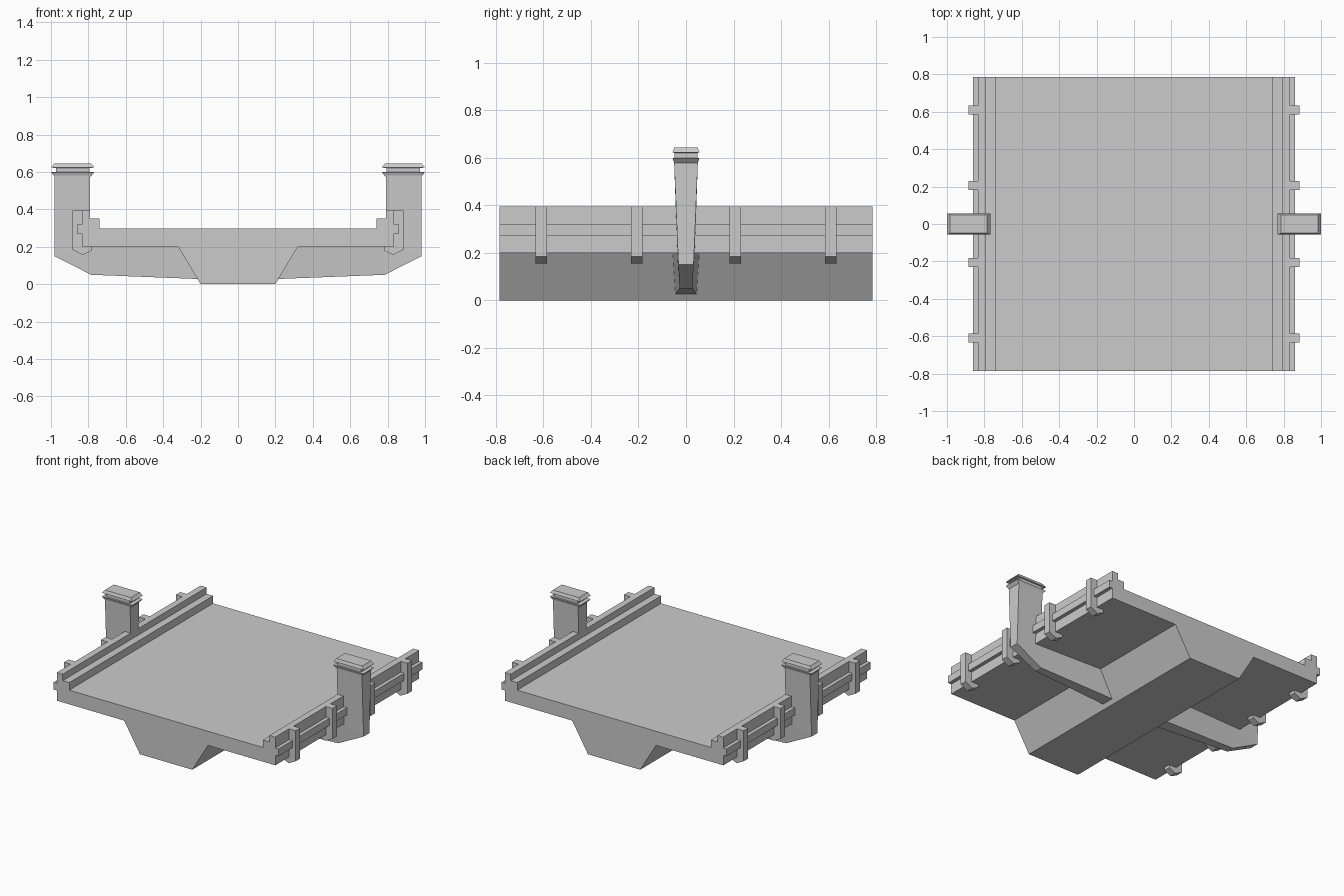
import bpy, bmesh

if "Cube" in bpy.data.objects:
    bpy.data.objects.remove(bpy.data.objects["Cube"])


def make(name, bm):
    bmesh.ops.recalc_face_normals(bm, faces=bm.faces[:])
    me = bpy.data.meshes.new(name)
    bm.to_mesh(me)
    bm.free()
    ob = bpy.data.objects.new(name, me)
    bpy.context.collection.objects.link(ob)
    return ob


def loft(name, rings):
    """Skin a list of equal-length point rings and cap both ends."""
    bm = bmesh.new()
    rows = [[bm.verts.new(p) for p in r] for r in rings]
    n = len(rows[0])
    for a, b in zip(rows, rows[1:]):
        for i in range(n):
            j = (i + 1) % n
            bm.faces.new((a[i], a[j], b[j], b[i]))
    bm.faces.new(rows[0])
    bm.faces.new(rows[-1][::-1])
    return make(name, bm)


def extrude_y(name, profile, y0, y1):
    return loft(name, [[(x, y, z) for x, z in profile] for y in (y0, y1)])


def mirror_x(ob):
    ob.modifiers.new("mirror", 'MIRROR').use_axis[0] = True
    ob.modifiers["mirror"].use_clip = False


# Deck with keel and stepped, banded side walls
half = [(0.20, 0.0), (0.32, 0.2), (0.835, 0.2), (0.835, 0.27), (0.86, 0.27),
        (0.86, 0.32), (0.835, 0.32), (0.835, 0.395), (0.79, 0.395),
        (0.79, 0.35), (0.74, 0.35), (0.74, 0.298)]
extrude_y("bridge_deck", half + [(-x, z) for x, z in reversed(half)], -0.785, 0.785)

# Clamps hooked around the side walls
clamp = [(0.885, 0.395), (0.885, 0.184), (0.83, 0.156), (0.78, 0.18),
         (0.78, 0.205), (0.834, 0.205), (0.834, 0.395)]
for i, y in enumerate((-0.61, -0.207, 0.207, 0.61)):
    mirror_x(extrude_y(f"wall_clamp_{i + 1}", clamp, y - 0.024, y + 0.024))


# Cross strut bending upward into a flared pillar
def section(inner, outer):
    (xi, zi, wi), (xo, zo, wo) = inner, outer
    return [(xi, -wi, zi), (xi, wi, zi), (xo, wo, zo), (xo, -wo, zo)]


pillar = loft("strut_and_pillar", [
    section((0.20, 0.205, 0.06), (0.20, 0.027, 0.045)),
    section((0.785, 0.205, 0.038), (0.785, 0.05, 0.027)),
    section((0.79, 0.21, 0.037), (0.982, 0.15, 0.032)),
    section((0.79, 0.585, 0.05), (0.982, 0.585, 0.05))])
mirror_x(pillar)

# Moulded pillar cap: (half depth x, half depth y, z)
levels = [(0.096, 0.048, 0.575), (0.116, 0.057, 0.598), (0.09, 0.049, 0.600),
          (0.09, 0.049, 0.621), (0.116, 0.057, 0.623), (0.099, 0.049, 0.644)]
cap = loft("pillar_cap", [
    [(0.884 + sx * a, sy * b, z) for sx, sy in ((-1, -1), (1, -1), (1, 1), (-1, 1))]
    for a, b, z in levels])
mirror_x(cap)
